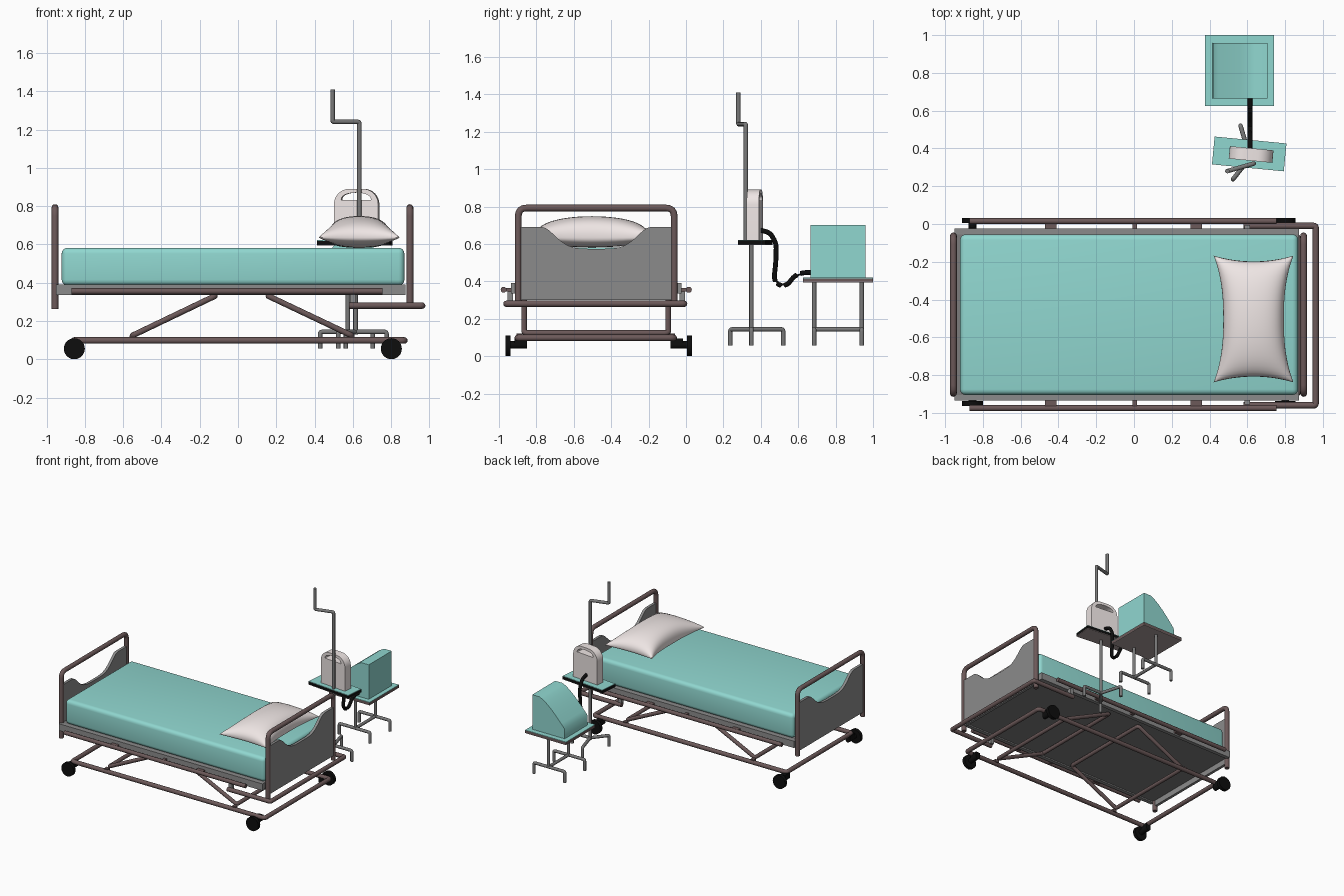
import bpy, bmesh
from math import pi, sin, cos, radians
from mathutils import Vector, Matrix

if "Cube" in bpy.data.objects:
    bpy.data.objects.remove(bpy.data.objects["Cube"])


def material(name, rgb):
    m = bpy.data.materials.new(name)
    m.diffuse_color = (*rgb, 1)
    m.use_nodes = True
    m.node_tree.nodes["Principled BSDF"].inputs["Base Color"].default_value = m.diffuse_color
    return m


TEAL = material("teal", (0.28, 0.68, 0.63))
BROWN = material("brown_metal", (0.15, 0.1, 0.1))
BLACK = material("black_rubber", (0.004, 0.004, 0.004))
GREY = material("panel_grey", (0.26, 0.26, 0.26))
STEEL = material("stand_steel", (0.19, 0.19, 0.19))
DARK = material("dark_plate", (0.2, 0.2, 0.2))
UNDER = material("tray_underside", (0.4, 0.33, 0.33))
WHITE = material("soft_white", (0.86, 0.79, 0.78))


def finish(ob, mat, smooth=True):
    ob.data.materials.append(mat)
    bpy.ops.object.select_all(action='DESELECT')
    ob.select_set(True)
    bpy.context.view_layer.objects.active = ob
    if ob.type == 'CURVE':
        bpy.ops.object.convert(target='MESH')
    if smooth:
        bpy.ops.object.shade_smooth_by_angle(angle=radians(40))
    return bpy.context.object


def link(name, data):
    ob = bpy.data.objects.new(name, data)
    bpy.context.collection.objects.link(ob)
    return ob


def from_bmesh(name, bm, loc, mat, rot=0):
    me = bpy.data.meshes.new(name)
    bm.to_mesh(me)
    bm.free()
    ob = link(name, me)
    ob.location, ob.rotation_euler.z = loc, rot
    return finish(ob, mat)


def box(name, lo, hi, mat, bevel=0, rot=0, segs=3):
    lo, hi = Vector(lo), Vector(hi)
    bm = bmesh.new()
    bmesh.ops.create_cube(bm, size=1, matrix=Matrix.Diagonal((*(hi - lo), 1)))
    if bevel:
        bmesh.ops.bevel(bm, geom=bm.edges[:], offset=bevel, segments=segs,
                        profile=0.5, affect='EDGES')
    return from_bmesh(name, bm, (lo + hi) / 2, mat, rot)


def tube(name, pts, r, mat, cyclic=False, fillet=0.025, steps=4):
    """Round bar along a path with rounded corners."""
    P = [Vector(p) for p in pts]
    n, out = len(P), []
    for i, p in enumerate(P):
        if not cyclic and i in (0, n - 1):
            out.append(p)
            continue
        a = p + (P[i - 1] - p).normalized() * fillet
        b = p + (P[(i + 1) % n] - p).normalized() * fillet
        for k in range(steps + 1):
            t = k / steps
            out.append(a * (1 - t) ** 2 + p * 2 * t * (1 - t) + b * t * t)
    cu = bpy.data.curves.new(name, 'CURVE')
    cu.dimensions = '3D'
    cu.bevel_depth, cu.bevel_resolution, cu.use_fill_caps = r, 4, True
    sp = cu.splines.new('POLY')
    sp.points.add(len(out) - 1)
    for q, v in zip(sp.points, out):
        q.co = (*v, 1)
    sp.use_cyclic_u = cyclic
    return finish(link(name, cu), mat)


def prism(name, loops, thick, mat, loc, rot):
    """Flat outline (first loop) with holes (other loops), given a thickness."""
    cu = bpy.data.curves.new(name, 'CURVE')
    cu.dimensions, cu.fill_mode, cu.extrude = '2D', 'BOTH', thick / 2
    for loop in loops:
        sp = cu.splines.new('POLY')
        sp.points.add(len(loop) - 1)
        for q, v in zip(sp.points, loop):
            q.co = (*v, 0, 1)
        sp.use_cyclic_u = True
    ob = link(name, cu)
    ob.location, ob.rotation_euler = loc, rot
    return finish(ob, mat)


def disc(name, x, y0, y1, z, r, mat):
    bm = bmesh.new()
    bmesh.ops.create_cone(bm, cap_ends=True, segments=24, radius1=r, radius2=r,
                          depth=y1 - y0, matrix=Matrix.Rotation(pi / 2, 4, 'X'))
    return from_bmesh(name, bm, (x, (y0 + y1) / 2, z), mat)


CY = -0.48  # bed centre line

# Mattress and platform
box("mattress", (-0.925, -0.905, 0.385), (0.865, -0.055, 0.582), TEAL, 0.03, segs=4)
box("platform_plate", (-0.95, -0.915, 0.345), (0.87, -0.045, 0.387), DARK)
for s, n in ((-1, "front"), (1, "back")):
    y = CY + s * 0.44
    box(n + "_side_beam", (-0.955, y - 0.015, 0.335), (0.87, y + 0.015, 0.39), GREY)

# Head and foot boards with a scooped panel top
H = 0.405
T = [i / 14 for i in range(-14, 15)]
top = [(0.29 * t, 0.632 - 0.058 * cos(pi * abs(t) ** 2.1)) for t in T]
panel = [(-H, 0.3), (H, 0.3), (H, 0.69)] + top[::-1] + [(-H, 0.69)]
for x, n in ((-0.96, "foot"), (0.894, "head")):
    tube(n + "_board_tube", [(x, CY - 0.417, 0.262), (x, CY - 0.417, 0.792),
                             (x, CY + 0.417, 0.792), (x, CY + 0.417, 0.262)],
         0.018, BROWN, fillet=0.045)
    prism(n + "_board_panel", [panel], 0.022, GREY, (x, CY, 0), (pi / 2, 0, pi / 2))

# Side rails with standoffs, and the bumper around the head end
for s, n in ((-1, "front"), (1, "back")):
    y = CY + s * 0.495
    tube(n + "_side_rail", [(-0.875, y, 0.355), (0.75, y, 0.355)], 0.016, BROWN)
    for x, w in ((-0.445, 0.03), (0, 0.012), (0.325, 0.03)):
        y0, y1 = sorted((CY + s * 0.44, y))
        box(n + "_rail_standoff", (x - w, y0, 0.345), (x + w, y1, 0.365), BROWN)
    y0, y1 = sorted((CY + s * 0.445, CY + s * 0.475))
    box(n + "_bumper_bracket", (0.58, y0, 0.28), (0.61, y1, 0.345), GREY)
tube("head_bumper", [(0.577, -0.96, 0.28), (0.958, -0.96, 0.28), (0.958, -0.01, 0.28),
                     (0.577, -0.01, 0.28)], 0.017, BROWN, fillet=0.012)

# Base frame and the two slanted lift frames
tube("base_frame", [(-0.86, -0.9, 0.098), (0.865, -0.9, 0.098), (0.865, -0.065, 0.098),
                    (-0.86, -0.065, 0.098)], 0.017, BROWN, cyclic=True, fillet=0.02)
for n, xt, xb in (("foot", -0.125, -0.555), ("head", 0.155, 0.59)):
    tube(n + "_lift_frame", [(xt, -0.865, 0.33), (xb, -0.865, 0.124), (xb, -0.095, 0.124),
                             (xt, -0.095, 0.33)], 0.015, BROWN, cyclic=True, fillet=0.02)
    for y in (-0.89, -0.075):
        box(n + "_lift_foot", (xb - 0.015, y - 0.015, 0.1), (xb + 0.015, y + 0.015, 0.122), BROWN)

# Casters
CC = -0.466
for x in (-0.859, 0.797):
    for s in (-1, 1):
        y0, y1 = sorted((CC + s * 0.471, CC + s * 0.498))
        disc("caster_wheel", x, y0, y1, 0.055, 0.055, BLACK)
        y0, y1 = sorted((CC + s * 0.383, CC + s * 0.475))
        disc("caster_hub", x, y0, y1, 0.06, 0.02, BLACK)
        y0, y1 = sorted((CC + s * 0.383, CC + s * 0.45))
        box("caster_mount", (x - 0.02, y0, 0.06), (x + 0.02, y1, 0.095), BLACK)

# Pillow: two domed grids with pinched edges
N = 24
bm = bmesh.new()
for side in (1, -1):
    grid = []
    for i in range(N + 1):
        row = []
        for j in range(N + 1):
            u, v = -cos(pi * i / N), -cos(pi * j / N)
            x = 0.629 + 0.211 * u * (1 - 0.24 * (1 - abs(v) ** 2.5) * abs(u))
            y = -0.503 + 0.335 * v * (1 - 0.09 * (1 - abs(u) ** 2) * abs(v))
            d = ((1 - u * u) * (1 - v * v)) ** 0.42
            row.append(bm.verts.new((x, y, 0.635 + d * (0.113 if side > 0 else -0.053))))
        grid.append(row)
    for i in range(N):
        for j in range(N):
            f = [grid[i][j], grid[i + 1][j], grid[i + 1][j + 1], grid[i][j + 1]]
            bm.faces.new(f if side > 0 else f[::-1])
bmesh.ops.remove_doubles(bm, verts=bm.verts[:], dist=1e-5)
from_bmesh("pillow", bm, (0, 0, 0), WHITE)

# Pump stand: column, three bent legs, tray, hooked pole
TURN = radians(-5.5)
C = (0.61, 0.35)
tube("pump_stand_column", [(*C, 0.13), (*C, 0.6)], 0.012, STEEL)
for x, y in ((0.56, 0.52), (0.52, 0.237), (0.772, 0.35)):
    tube("pump_stand_leg", [(*C, 0.143), (x, y, 0.143), (x, y, 0.057)], 0.012, STEEL, fillet=0.012)
for n, z0, z1, m in (("underside", 0.594, 0.598, UNDER), ("edge", 0.598, 0.618, BLACK),
                     ("top", 0.618, 0.622, TEAL)):
    box("pump_tray_" + n, (0.415, 0.297, z0), (0.797, 0.445, z1), m, rot=TURN)
tube("drip_pole", [(0.63, 0.32, 0.6), (0.63, 0.32, 1.24), (0.49, 0.28, 1.24),
                   (0.49, 0.28, 1.41)], 0.012, STEEL, fillet=0.01)

# Pump body with arched handle opening
W, R = 0.116, 0.08
arc = [(W - R + R * cos(pi / 2 * k / 8), 0.81 + R * sin(pi / 2 * k / 8)) for k in range(9)]
body = [(-W, 0.62), (W, 0.62)] + arc + [(-x, z) for x, z in arc[::-1]]
hole = [(0.078 * cos(pi * k / 14), 0.833 + 0.037 * sin(pi * k / 14) ** 0.8) for k in range(15)]
prism("pump_body", [body, hole], 0.066, WHITE, (0.616, 0.368, 0), (pi / 2, 0, TURN))

# Hose from pump to monitor
tube("hose", [(0.61, y, z) for y, z in ((0.39, 0.675), (0.45, 0.66), (0.483, 0.6), (0.48, 0.5),
     (0.47, 0.41), (0.495, 0.377), (0.54, 0.378), (0.58, 0.43), (0.625, 0.447), (0.67, 0.447))],
     0.013, BLACK, fillet=0.025)

# Monitor table with twin columns and floor feet
for n, z0, z1, m in (("underside", 0.395, 0.399, UNDER), ("edge", 0.399, 0.416, BROWN),
                     ("top", 0.416, 0.42, TEAL)):
    box("table_" + n, (0.372, 0.626, z0), (0.738, 1.0, z1), m)
for y in (0.685, 0.94):
    tube("table_column", [(0.57, y, 0.14), (0.57, y, 0.4)], 0.012, STEEL)
    tube("table_foot_bar", [(0.425, y, 0.057), (0.425, y, 0.143), (0.7, y, 0.143),
                            (0.7, y, 0.057)], 0.012, STEEL, fillet=0.012)
tube("table_cross_bar", [(0.57, 0.685, 0.143), (0.57, 0.94, 0.143)], 0.012, STEEL)

# Monitor with a softly curved sloping face
slope = [(0.64 - 0.225 * t, 0.7 - 0.2 * t ** 1.35) for t in [k / 8 for k in range(9)]]
prism("monitor", [[(0.412, 0.42), (0.703, 0.42), (0.703, 0.7)] + slope],
      0.294, TEAL, (0, 0.812, 0), (pi / 2, 0, 0))

# Centre the whole model
for ob in bpy.context.scene.objects:
    ob.location.x += 0.004
